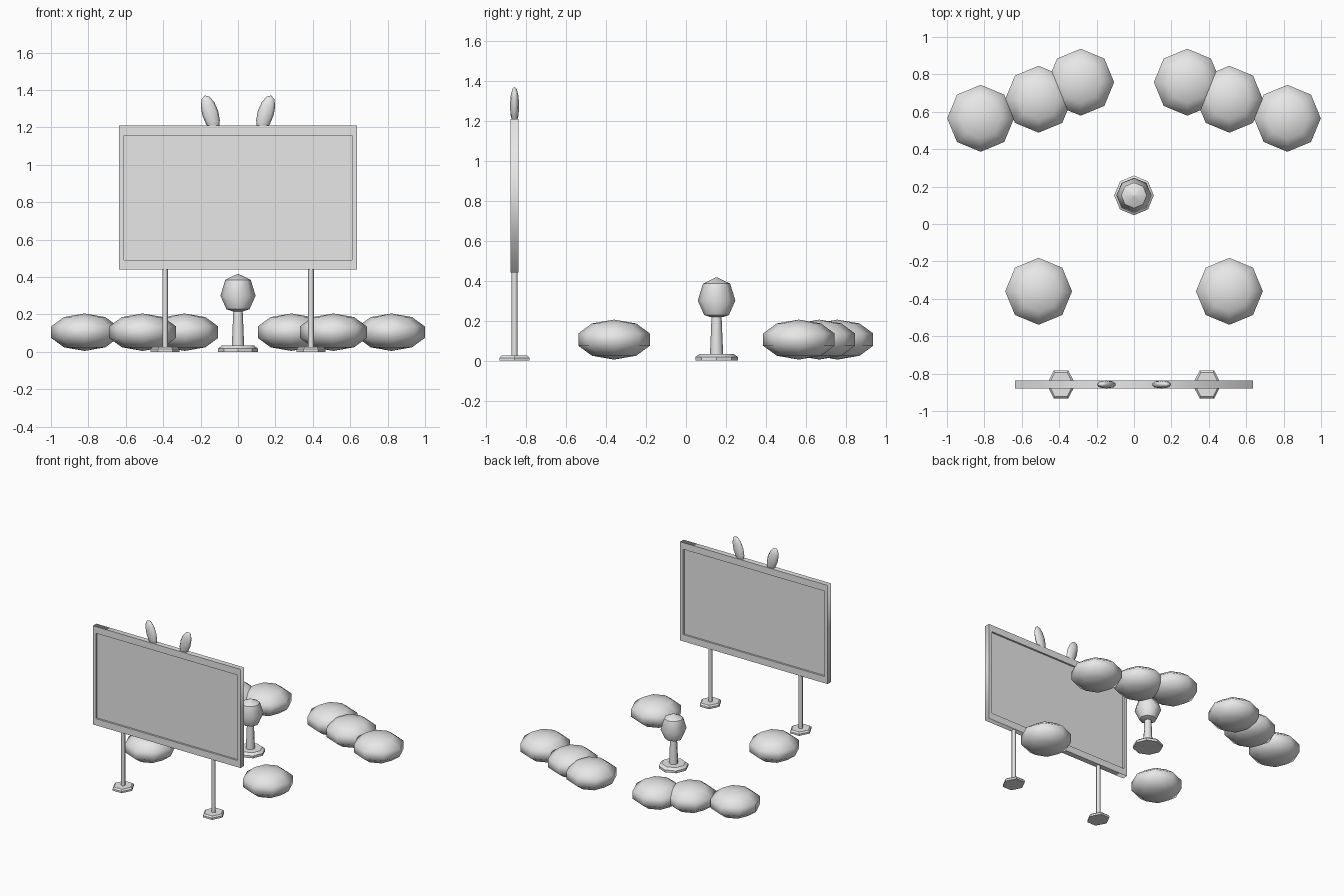
import bpy, bmesh, math
from mathutils import Matrix, Vector

cube = bpy.data.objects.get("Cube")
if cube:
    bpy.data.objects.remove(cube, do_unlink=True)

grey = bpy.data.materials.new("light_grey")
grey.use_nodes = True
grey.diffuse_color = (0.8, 0.8, 0.8, 1)
grey.node_tree.nodes["Principled BSDF"].inputs["Base Color"].default_value = (0.8, 0.8, 0.8, 1)


def finish(name, bm, location, crease=180):
    """Turn a bmesh into a shaded object; edges sharper than crease stay hard."""
    bmesh.ops.recalc_face_normals(bm, faces=bm.faces[:])
    for f in bm.faces:
        f.smooth = True
    for e in bm.edges:
        if len(e.link_faces) == 2 and e.calc_face_angle(0) > math.radians(crease):
            e.smooth = False
    mesh = bpy.data.meshes.new(name)
    bm.to_mesh(mesh)
    bm.free()
    mesh.materials.append(grey)
    obj = bpy.data.objects.new(name, mesh)
    obj.location = location
    bpy.context.collection.objects.link(obj)
    return obj


def ellipsoid(name, location, size, segments, rings, tilt=0):
    bm = bmesh.new()
    bmesh.ops.create_uvsphere(bm, u_segments=segments, v_segments=rings, radius=1)
    bm.transform(Matrix.Rotation(tilt, 4, 'Y') @ Matrix.Diagonal((*size, 1)))
    return finish(name, bm, location)


def turned(name, location, profile, sides, crease, stretch=1):
    """Stack of polygon rings from (radius, height) pairs, capped at both ends."""
    bm = bmesh.new()
    rings = []
    for r, z in profile:
        angles = [math.tau * i / sides for i in range(sides)]
        rings.append([bm.verts.new((r * math.cos(a), r * math.sin(a) * stretch, z)) for a in angles])
    for low, high in zip(rings, rings[1:]):
        for i in range(sides):
            j = (i + 1) % sides
            bm.faces.new((low[i], low[j], high[j], high[i]))
    bm.faces.new(rings[0][::-1])
    bm.faces.new(rings[-1])
    return finish(name, bm, location, crease)


BOARD_Y = -0.858

# Board: a slab with a recessed panel on both broad sides
bm = bmesh.new()
bmesh.ops.create_cube(bm, size=2)
bm.transform(Matrix.Diagonal((0.637, 0.021, 0.385, 1)))
bm.normal_update()
for face in [f for f in bm.faces if abs(f.normal.y) > 0.9]:
    inward = -face.normal.normalized()
    bmesh.ops.inset_individual(bm, faces=[face], thickness=0.03)
    for v in face.verts:
        v.co.x = math.copysign(0.61, v.co.x)
        v.co.z = math.copysign(0.333, v.co.z)
    sunk = bmesh.ops.extrude_discrete_faces(bm, faces=[face])["faces"][0]
    bmesh.ops.translate(bm, verts=sunk.verts[:], vec=inward * 0.014)
for e in bm.edges:
    along = (e.verts[0].co - e.verts[1].co).normalized()
    on_rim = all(abs(v.co.x) > 0.62 for v in e.verts)
    e.smooth = abs(along.y) > 0.9 and on_rim
finish("board", bm, (0, BOARD_Y, 0.825))

# Board legs, feet and the two ears on top
for side, label in ((1, "left"), (-1, "right")):
    x = side * 0.39
    turned(label + "_leg", (x, BOARD_Y, 0), [(0.015, 0.02), (0.015, 0.45)], 8, 50)
    turned(label + "_foot", (x, BOARD_Y, 0),
           [(0.077, 0), (0.077, 0.014), (0.066, 0.025)], 6, 30, stretch=1.13)
    ellipsoid(label + "_ear", (side * 0.148, BOARD_Y, 1.275),
              (0.044, 0.023, 0.1), 8, 6, tilt=side * math.radians(17))

# Pedestal: foot disc, post and faceted head
spot = (0, 0.153, 0)
turned("pedestal_foot", spot, [(0.106, 0), (0.106, 0.018), (0.085, 0.034)], 8, 30)
turned("pedestal_post", spot, [(0.033, 0.03), (0.026, 0.2), (0.024, 0.225)], 8, 50)
turned("pedestal_head", spot,
       [(0.03, 0.217), (0.062, 0.228), (0.094, 0.3), (0.068, 0.385), (0.002, 0.417)], 8, 46)

# Floor cushions, mirrored left and right
for i, (x, y) in enumerate([(0.82, 0.565), (0.51, 0.667), (0.285, 0.758), (0.51, -0.36)]):
    for side, label in ((1, "left"), (-1, "right")):
        ellipsoid(f"{label}_cushion_{i + 1}", (side * x, y, 0.105), (0.188, 0.188, 0.1), 8, 5)
